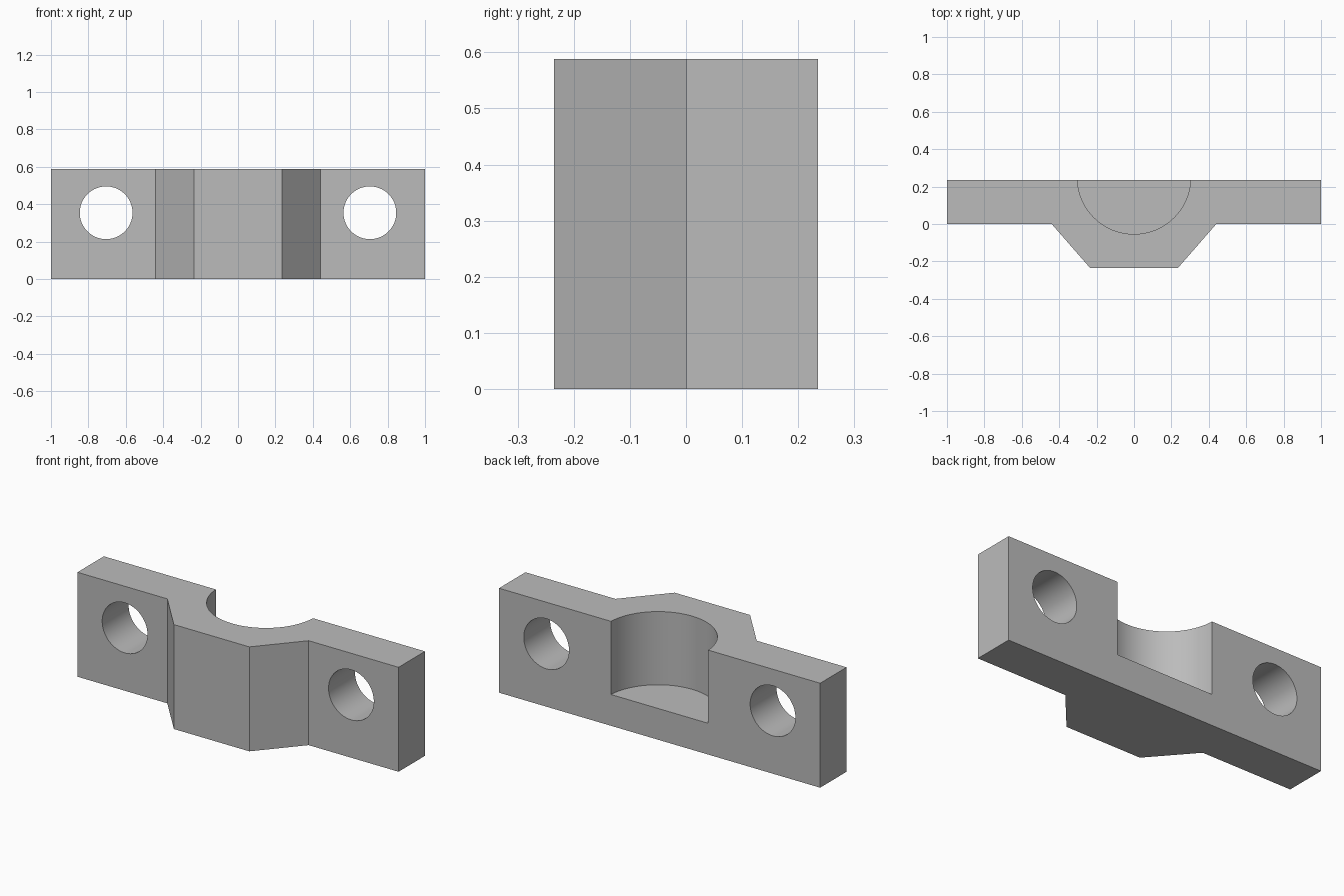
import bpy, bmesh, math
from mathutils import Matrix

cube = bpy.data.objects.get("Cube")
if cube:
    bpy.data.objects.remove(cube, do_unlink=True)

HEIGHT = 0.588
HALF_DEPTH = 0.235
POCKET_FLOOR = 0.176

grey = bpy.data.materials.new("plain grey")
grey.use_nodes = True
colour = (0.5, 0.5, 0.5, 1)
grey.diffuse_color = colour
grey.node_tree.nodes["Principled BSDF"].inputs["Base Color"].default_value = colour


def make_object(name, bm):
    bmesh.ops.recalc_face_normals(bm, faces=bm.faces)
    mesh = bpy.data.meshes.new(name)
    bm.to_mesh(mesh)
    bm.free()
    mesh.materials.append(grey)
    obj = bpy.data.objects.new(name, mesh)
    bpy.context.collection.objects.link(obj)
    return obj


def cylinder_cutter(name, radius, length, matrix):
    bm = bmesh.new()
    bmesh.ops.create_cone(bm, cap_ends=True, segments=96, radius1=radius,
                          radius2=radius, depth=length, matrix=matrix)
    return make_object(name, bm)


# Clamp body: half outline mirrored across x, then extruded upwards
half = [(1, HALF_DEPTH), (1, 0), (0.44, 0), (0.235, -HALF_DEPTH)]
outline = half + [(-x, y) for x, y in reversed(half)]
bm = bmesh.new()
face = bm.faces.new([bm.verts.new((x, y, 0)) for x, y in outline])
top = bmesh.ops.extrude_face_region(bm, geom=[face])["geom"]
bmesh.ops.translate(bm, vec=(0, 0, HEIGHT),
                    verts=[v for v in top if isinstance(v, bmesh.types.BMVert)])
body = make_object("clamp_body", bm)

# Round pocket, open at the top and the back
cutters = [cylinder_cutter("pocket_cutter", 0.303, 1,
                           Matrix.Translation((0, 0.249, POCKET_FLOOR + 0.5)))]

# Bolt holes through both flanges
for side, x in (("left", 0.705), ("right", -0.705)):
    place = Matrix.Translation((x, 0.1, 0.354)) @ Matrix.Rotation(math.pi / 2, 4, 'X')
    cutters.append(cylinder_cutter(side + "_hole_cutter", 0.141, 1, place))

bpy.context.view_layer.objects.active = body
body.select_set(True)
for cutter in cutters:
    cut = body.modifiers.new(cutter.name, 'BOOLEAN')
    cut.operation = 'DIFFERENCE'
    cut.solver = 'EXACT'
    cut.object = cutter
    bpy.ops.object.modifier_apply(modifier=cut.name)
for cutter in cutters:
    bpy.data.objects.remove(cutter, do_unlink=True)

bpy.ops.object.shade_smooth_by_angle(angle=math.radians(30))
